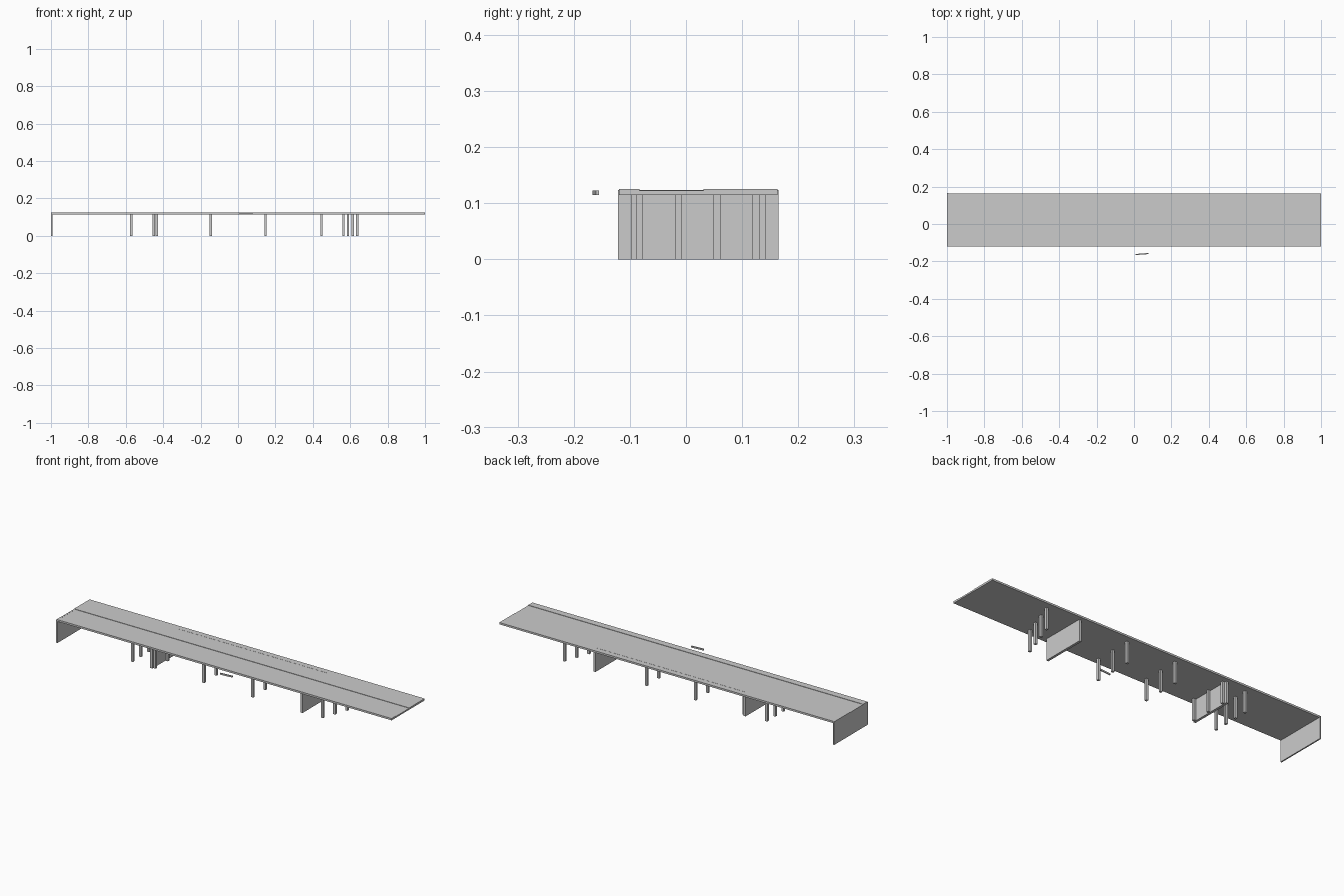
import bpy, math

if "Cube" in bpy.data.objects:
    bpy.data.objects.remove(bpy.data.objects["Cube"])

def box(name, x, y, z, rot=0.0):
    """Box from (min, max) ranges, optionally turned about its own z axis."""
    bpy.ops.mesh.primitive_cube_add(size=1, location=(sum(x) / 2, sum(y) / 2, sum(z) / 2))
    ob = bpy.context.object
    ob.name = name
    ob.scale = (x[1] - x[0], y[1] - y[0], z[1] - z[0])
    bpy.ops.object.transform_apply(location=False, rotation=False, scale=True)
    ob.rotation_euler.z = rot
    return ob

DECK_Z = 0.115
HALF = 0.0063   # half width of a square post

# Deck: stepped cross-section with a sunken lane, extruded along x
profile = [(-0.119, DECK_Z), (0.163, DECK_Z), (0.163, 0.125), (0.031, 0.125),
           (0.031, 0.123), (-0.083, 0.123), (-0.083, 0.125), (-0.119, 0.125)]
n = len(profile)
verts = [(x, y, z) for x in (-1, 1) for y, z in profile]
faces = [(i, i + n, (i + 1) % n + n, (i + 1) % n) for i in range(n)]
faces += [tuple(range(n)), tuple(range(2 * n - 1, n - 1, -1))]
mesh = bpy.data.meshes.new("deck")
mesh.from_pydata(verts, [], [f[::-1] for f in faces])
mesh.update()
deck = bpy.data.objects.new("deck", mesh)
bpy.context.collection.objects.link(deck)
bpy.context.view_layer.objects.active = deck
bpy.ops.object.select_all(action='DESELECT')
deck.select_set(True)
bpy.ops.object.mode_set(mode='EDIT')
bpy.ops.mesh.select_all(action='SELECT')
bpy.ops.mesh.normals_make_consistent(inside=False)
bpy.ops.object.mode_set(mode='OBJECT')

# Thin kerb strip along the back of the deck
box("kerb_strip", (-0.445, 0.445), (0.131, 0.133), (0.1245, 0.1256))

# Abutment at the left end and two cross walls
box("end_wall", (-1.0, -0.993), (-0.121, 0.165), (0, 0.1235))
box("cross_wall_left", (-0.456, -0.443), (-0.097, 0.143), (0, DECK_Z))
box("cross_wall_right", (0.440, 0.453), (-0.097, 0.143), (0, DECK_Z))

# Post rows: name, x at front, x at back, count
rows = [("outer_left_post", -0.571, -0.571, 4),
        ("wall_post", -0.435, -0.435, 3),
        ("inner_left_post", -0.145, -0.145, 3),
        ("inner_right_post", 0.147, 0.147, 3),
        ("outer_right_post", 0.564, 0.637, 4)]
for name, x0, x1, count in rows:
    for i in range(count):
        t = i / (count - 1)
        px, py = x0 + (x1 - x0) * t, -0.083 + 0.208 * t
        box(f"{name}_{i + 1}", (px - HALF, px + HALF), (py - HALF, py + HALF), (0, DECK_Z))

# Small loose beam in front of the deck, slightly turned
box("loose_beam", (0.008, 0.078), (-0.1635, -0.1575), (DECK_Z, 0.123), math.radians(4.5))
